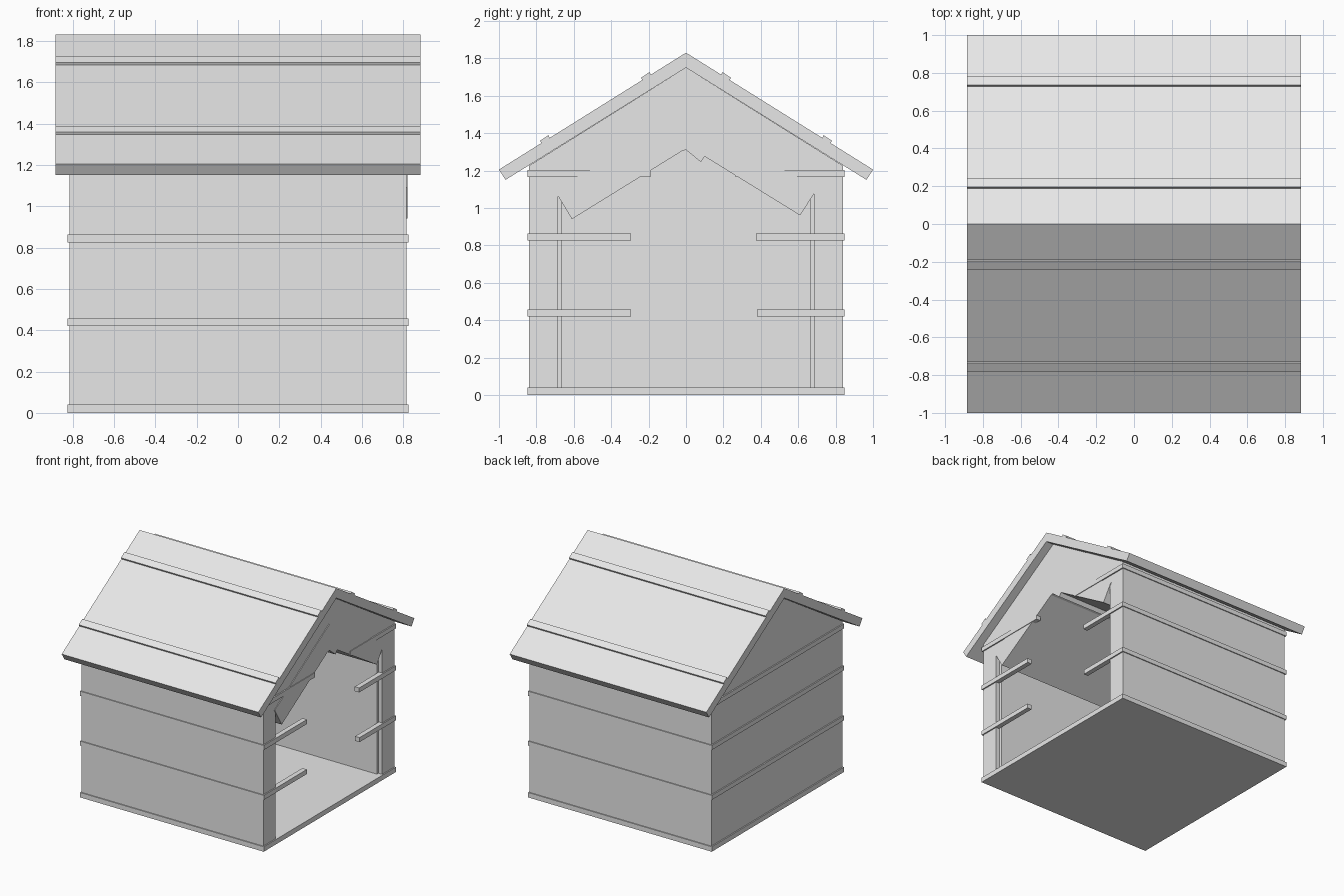
import bpy
import bmesh

if "Cube" in bpy.data.objects:
    bpy.data.objects.remove(bpy.data.objects["Cube"], do_unlink=True)

grey = bpy.data.materials.new("plain_grey")
grey.use_nodes = True
grey.diffuse_color = (0.8, 0.8, 0.8, 1)
grey.node_tree.nodes["Principled BSDF"].inputs["Base Color"].default_value = (0.8, 0.8, 0.8, 1)


def prism(name, outline, x0, x1):
    """Extrude a (y, z) outline along x."""
    bm = bmesh.new()
    face = bm.faces.new([bm.verts.new((x0, y, z)) for y, z in outline])
    grown = bmesh.ops.extrude_face_region(bm, geom=[face])["geom"]
    moved = [v for v in grown if isinstance(v, bmesh.types.BMVert)]
    bmesh.ops.translate(bm, verts=moved, vec=(x1 - x0, 0, 0))
    bmesh.ops.recalc_face_normals(bm, faces=bm.faces)
    mesh = bpy.data.meshes.new(name)
    bm.to_mesh(mesh)
    bm.free()
    mesh.materials.append(grey)
    obj = bpy.data.objects.new(name, mesh)
    bpy.context.collection.objects.link(obj)
    return obj


def box(name, x0, x1, y0, y1, z0, z1):
    return prism(name, [(y0, z0), (y1, z0), (y1, z1), (y0, z1)], x0, x1)


def mirrored(half):
    """Close a half outline by mirroring it across y = 0."""
    return half + [(-y, z) for y, z in reversed(half) if y != 0]


WALL_X, SLAT_X, ROOF_X = 0.815, 0.825, 0.883
WALL_Y, SLAT_Y = 0.84, 0.848
INNER_Y, SKIN = 0.665, 0.035
RIDGE, SLOPE, UNDERSIDE = 1.83, 0.625, 1.75


def eave(y):
    return UNDERSIDE - SLOPE * y


# Base plate
box("floor", -SLAT_X, SLAT_X, -SLAT_Y, SLAT_Y, 0, 0.04)

# Closed back wall and open front frame, both with gables
prism("back_wall", mirrored([(0, UNDERSIDE), (WALL_Y, eave(WALL_Y)), (WALL_Y, 0.02)]),
      -WALL_X, -WALL_X + SKIN)
half = [(0, UNDERSIDE), (WALL_Y, eave(WALL_Y)), (WALL_Y, 0.02),
        (0.685, 0.02), (0.685, 1.08), (0, 1.42)]
prism("front_frame", half + [(-y, z) for y, z in reversed(half[1:-1])],
      WALL_X - SKIN, WALL_X)

# Inner ceiling slabs following the roof pitch
prism("ceiling", [(0, 1.31), (0.08, 1.245), (0.10, 1.275), (0.61, 0.96), (0.70, 1.1),
                  (0, 1.52), (-0.70, 1.09), (-0.61, 0.94), (-0.02, 1.305)], -0.8, 0.82)

# Roof with two pitches
prism("roof", [(0, RIDGE), (1, 1.205), (0.965, 1.15), (0, UNDERSIDE),
               (-0.965, 1.15), (-1, 1.205)], -ROOF_X, ROOF_X)

for side, label in ((1, "left"), (-1, "right")):
    # Thick side walls
    prism(label + "_side_wall",
          [(side * y, z) for y, z in ((INNER_Y, 0.02), (WALL_Y, 0.02),
                                      (WALL_Y, eave(WALL_Y)), (INNER_Y, eave(INNER_Y)))],
          -WALL_X + SKIN, WALL_X - SKIN)

    # Raised battens along the roof
    for i, y in enumerate((0.185, 0.725)):
        a, b = y, y + 0.045
        za, zb = RIDGE - SLOPE * a, RIDGE - SLOPE * b
        outline = [(a, za - 0.01), (b, zb - 0.01), (b + 0.01, zb + 0.01), (a + 0.01, za + 0.012)]
        prism(f"{label}_roof_batten_{i}", [(side * p, q) for p, q in outline],
              -ROOF_X, ROOF_X)

# Horizontal slats around the walls, overhanging the opening
inner_ends = {0.42: (0.38, 0.295), 0.825: (0.375, 0.295), 1.165: (0.265, 0.19)}
for z, (left_end, right_end) in inner_ends.items():
    top = z + 0.037
    box("back_slat", -SLAT_X, -WALL_X + 0.01, -SLAT_Y, SLAT_Y, z, top)
    for side, label, end in ((1, "left", left_end), (-1, "right", right_end)):
        y0, y1 = sorted((side * (WALL_Y - 0.01), side * SLAT_Y))
        box(label + "_side_slat", -SLAT_X, SLAT_X, y0, y1, z, top)
        y0, y1 = sorted((side * end, side * SLAT_Y))
        box(label + "_front_slat", SLAT_X - 0.04, SLAT_X, y0, y1, z, top)
